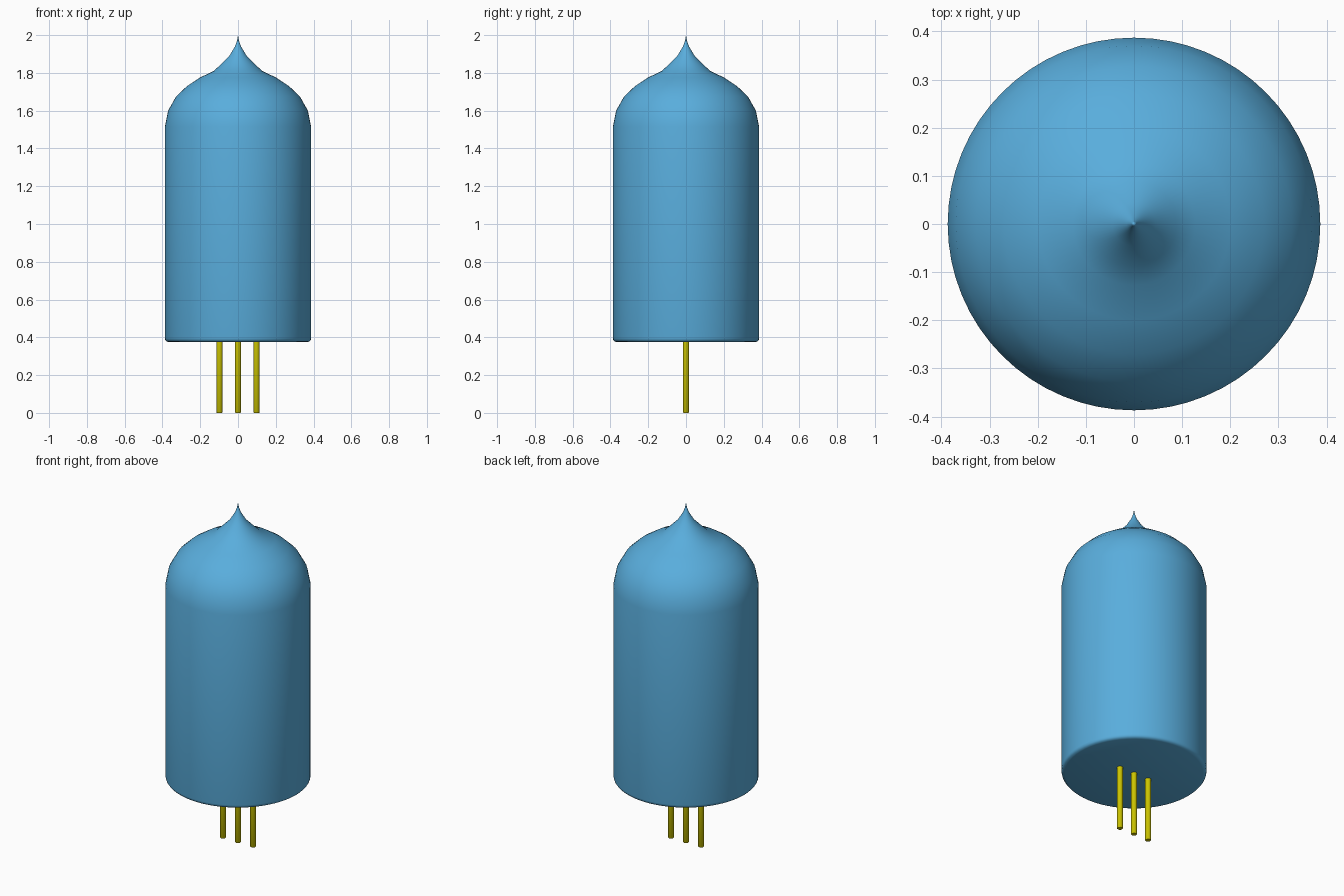
import bpy, bmesh, math

if "Cube" in bpy.data.objects:
    bpy.data.objects.remove(bpy.data.objects["Cube"])


def material(name, color):
    m = bpy.data.materials.new(name)
    m.diffuse_color = color
    m.use_nodes = True
    m.node_tree.nodes["Principled BSDF"].inputs["Base Color"].default_value = m.diffuse_color
    return m


def lathe(name, profile, sides, mat, angle, x=0.0):
    """Revolve an (r, z) profile running from axis to axis."""
    bm = bmesh.new()
    verts = [bm.verts.new((r, 0, z)) for r, z in profile]
    edges = [bm.edges.new(p) for p in zip(verts, verts[1:])]
    bmesh.ops.spin(bm, geom=verts + edges, cent=(0, 0, 0), axis=(0, 0, 1),
                   angle=math.tau, steps=sides, use_duplicate=False)
    bmesh.ops.remove_doubles(bm, verts=bm.verts, dist=0.0005)
    bmesh.ops.recalc_face_normals(bm, faces=bm.faces)
    mesh = bpy.data.meshes.new(name)
    bm.to_mesh(mesh)
    bm.free()
    mesh.materials.append(mat)
    ob = bpy.data.objects.new(name, mesh)
    bpy.context.collection.objects.link(ob)
    ob.location.x = x
    bpy.ops.object.select_all(action='DESELECT')
    ob.select_set(True)
    bpy.context.view_layer.objects.active = ob
    bpy.ops.object.shade_smooth_by_angle(angle=math.radians(angle))
    return ob


blue = material("blue_glass", (0.10, 0.42, 0.72, 1))
gold = material("yellow_metal", (0.60, 0.55, 0.0, 1))

# Domed bulb with rounded bottom rim and drawn-out tip
bulb = [(0, 0.375), (0.368, 0.375), (0.379, 0.379), (0.385, 0.386),
        (0.387, 0.396), (0.387, 1.515), (0.37, 1.60), (0.328, 1.675),
        (0.27, 1.73), (0.20, 1.776), (0.127, 1.811), (0.088, 1.848),
        (0.045, 1.892), (0.016, 1.94), (0.005, 1.97), (0, 2.0)]
lathe("bulb", bulb, 64, blue, 60)

# Three contact pins in a row
pin = [(0, 0), (0.014, 0), (0.017, 0.004), (0.017, 0.385), (0, 0.385)]
for i, label in enumerate(("left", "middle", "right")):
    lathe(f"{label}_pin", pin, 12, gold, 50, (i - 1) * 0.098)
